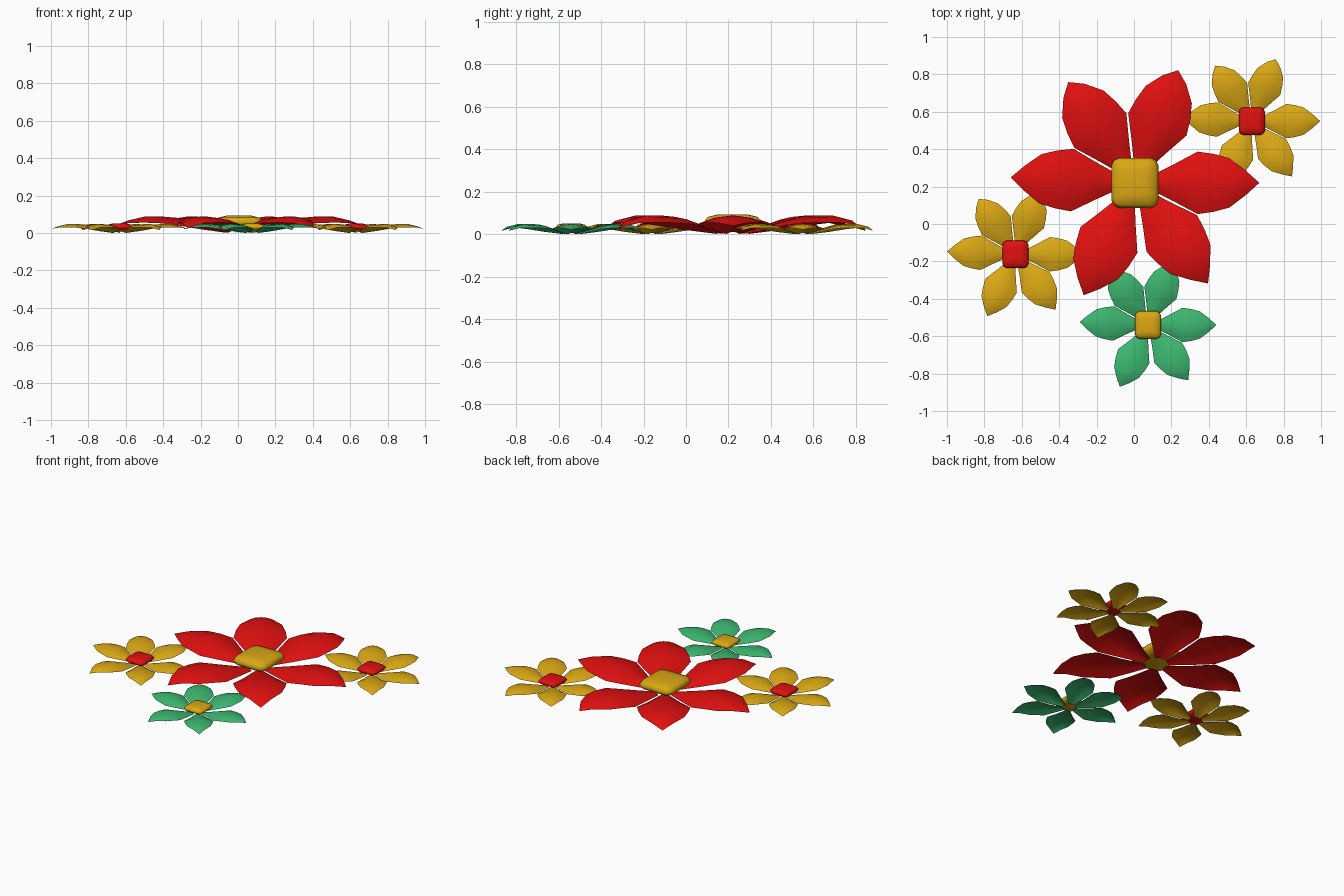
import bpy, bmesh, math
from mathutils import Vector

if "Cube" in bpy.data.objects:
    bpy.data.objects.remove(bpy.data.objects["Cube"])


def material(name, rgb):
    m = bpy.data.materials.new(name)
    m.diffuse_color = (*rgb, 1)
    m.use_nodes = True
    m.node_tree.nodes["Principled BSDF"].inputs["Base Color"].default_value = m.diffuse_color
    return m


red = material("red", (0.75, 0.005, 0.005))
gold = material("gold", (0.70, 0.39, 0.007))
green = material("green", (0.045, 0.47, 0.16))

# petal sections: distance from centre, half width, ridge height, edge drop
SECTIONS = [(0.07, 0.03, 0.012, 0.010), (0.20, 0.095, 0.047, 0.027),
            (0.335, 0.167, 0.082, 0.038), (0.42, 0.155, 0.089, 0.036),
            (0.505, 0.132, 0.088, 0.032), (0.59, 0.068, 0.068, 0.014)]
ACROSS = [-1, -0.55, 0, 0.55, 1]
# petal direction in degrees, tip distance, tip height
PETALS = [(0, 0.665, 0.04), (69, 0.645, 0.03), (123.5, 0.646, 0.03),
          (177.5, 0.665, 0.04), (245.5, 0.66, 0.03), (306, 0.665, 0.03)]


def finish(bm, name, mat, loc, scale):
    bmesh.ops.recalc_face_normals(bm, faces=bm.faces)
    if sum(f.normal.z * f.calc_area() for f in bm.faces) < -1e-6:
        bmesh.ops.reverse_faces(bm, faces=bm.faces)
    for v in bm.verts:
        v.co = v.co * scale + Vector((loc[0], loc[1], 0))
    for f in bm.faces:
        f.smooth = True
    me = bpy.data.meshes.new(name)
    bm.to_mesh(me)
    bm.free()
    me.materials.append(mat)
    ob = bpy.data.objects.new(name, me)
    bpy.context.collection.objects.link(ob)


def petals(name, mat, loc, scale):
    # ring of six arched petals, each a thin curved sheet ending in a point
    bm = bmesh.new()
    for deg, length, tip_z in PETALS:
        a = math.radians(deg)
        along = Vector((math.cos(a), math.sin(a), 0))
        side = Vector((-along.y, along.x, 0))
        rows = []
        for r, w, z, drop in SECTIONS:
            rows.append([bm.verts.new(along * r + side * (w * t)
                                      + Vector((0, 0, z - drop * t * t)))
                         for t in ACROSS])
        tip = bm.verts.new(along * length + Vector((0, 0, tip_z)))
        for p, q in zip(rows, rows[1:]):
            for i in range(len(ACROSS) - 1):
                bm.faces.new((p[i], q[i], q[i + 1], p[i + 1]))
        for i in range(len(ACROSS) - 1):
            bm.faces.new((rows[-1][i], tip, rows[-1][i + 1]))
    finish(bm, name, mat, loc, scale)


def button(name, mat, loc, scale):
    # domed centre with chamfered corners
    corner = [(1, 0.68), (0.9, 0.9), (0.68, 1)]
    outline = corner + [(-x, y) for x, y in reversed(corner)]
    outline += [(-x, -y) for x, y in outline]
    bm = bmesh.new()
    rings = []
    for s, z in [(0.6, 0.025), (0.9, 0.038), (1, 0.06), (0.88, 0.082), (0.5, 0.094)]:
        rings.append([bm.verts.new((x * s * 0.126, y * s * 0.134, z)) for x, y in outline])
    n = len(outline)
    for p, q in zip(rings, rings[1:]):
        for i in range(n):
            bm.faces.new((p[i], p[(i + 1) % n], q[(i + 1) % n], q[i]))
    bm.faces.new(rings[0][::-1])
    bm.faces.new(rings[-1])
    finish(bm, name, mat, loc, scale)


# name, petal colour, centre colour, position, size
for name, pm, cm, loc, s in [
        ("large_flower", red, gold, (0.005, 0.22), 1.0),
        ("right_flower", gold, red, (0.63, 0.55), 0.55),
        ("left_flower", gold, red, (-0.634, -0.162), 0.55),
        ("front_flower", green, gold, (0.075, -0.54), 0.55)]:
    petals(name + "_petals", pm, loc, s)
    button(name + "_center", cm, loc, s)
